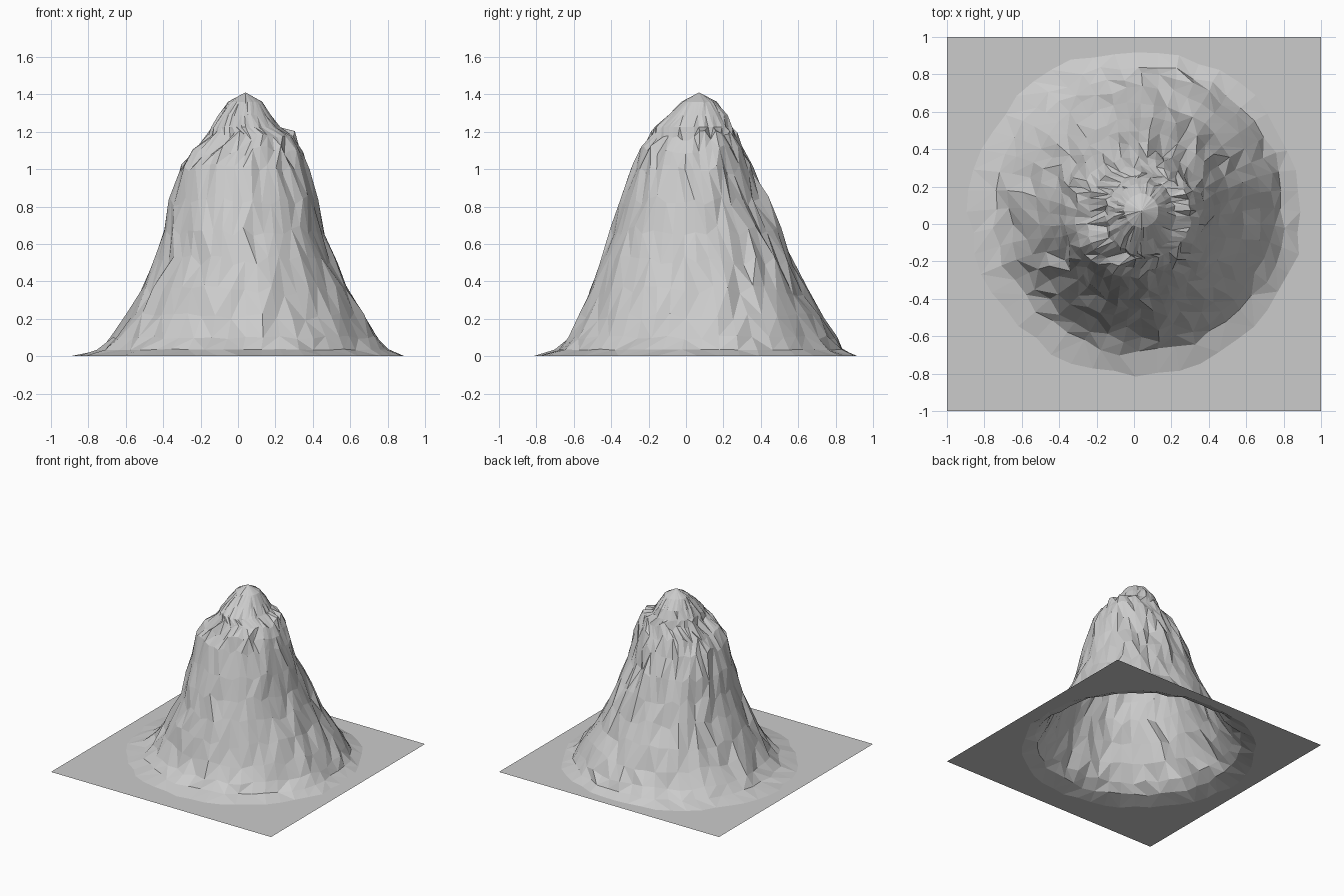
import bpy, bmesh, math, random
from mathutils import Vector

if "Cube" in bpy.data.objects:
    bpy.data.objects.remove(bpy.data.objects["Cube"])

random.seed(4)
SEG = 48

# contour rings: height, x min, x max, y min, y max, radial jitter
RINGS = [
    (0.00, -0.88, 0.90, -0.80, 0.93, 0.02),
    (0.035, -0.75, 0.80, -0.69, 0.85, 0.02),
    (0.10, -0.67, 0.75, -0.62, 0.79, 0.02),
    (0.21, -0.59, 0.68, -0.56, 0.73, 0.015),
    (0.35, -0.52, 0.59, -0.51, 0.65, 0.012),
    (0.51, -0.445, 0.52, -0.455, 0.57, 0.012),
    (0.67, -0.40, 0.455, -0.405, 0.505, 0.012),
    (0.83, -0.37, 0.42, -0.35, 0.44, 0.012),
    (1.00, -0.33, 0.38, -0.285, 0.36, 0.012),
    (1.10, -0.27, 0.345, -0.24, 0.31, 0.012),
    (1.18, -0.16, 0.305, -0.185, 0.27, 0.01),
    (1.225, -0.14, 0.22, -0.165, 0.25, 0.008),
    (1.29, -0.10, 0.17, -0.095, 0.22, 0.008),
    (1.36, -0.05, 0.13, -0.02, 0.16, 0.005),
]
# dents in the rock: x, y, z, radius, depth
DENTS = [(0.20, 0.42, 0.80, 0.15, 0.07), (0.33, 0.29, 0.90, 0.13, 0.07),
         (-0.28, 0.05, 1.05, 0.12, 0.05)]


def ring_point(a, ring):
    z, x0, x1, y0, y1, jit = ring
    c, s = math.cos(a), math.sin(a)
    cx, cy = (x0 + x1) / 2, (y0 + y1) / 2
    k = 1 + random.uniform(-jit, jit) / ((x1 - x0) / 2)
    p = Vector((cx + c * k * (x1 - x0) / 2, cy + s * k * (y1 - y0) / 2, z))
    if 0 < z < 1.2:
        p.z += random.uniform(-0.1, 0.1) * min(z, 0.3)
    for dx, dy, dz, r, depth in DENTS:
        d = (p - Vector((dx, dy, dz))).length
        if d < r:
            p -= Vector((c, s, 0)) * depth * (1 - d / r)
    return p


bm = bmesh.new()
angles = [2 * math.pi * i / SEG for i in range(SEG)]

# square outer edge of the base sheet
rows = [[]]
for a in angles:
    c, s = math.cos(a), math.sin(a)
    m = max(abs(c), abs(s))
    rows[0].append(bm.verts.new((c / m, s / m, 0)))

# slopes
for ring in RINGS:
    rows.append([bm.verts.new(ring_point(a, ring)) for a in angles])

# triangulated skin with mixed diagonals
for lo, hi in zip(rows, rows[1:]):
    for i in range(SEG):
        j = (i + 1) % SEG
        a, b, c, d = lo[i], lo[j], hi[j], hi[i]
        if random.random() < 0.5:
            bm.faces.new((a, b, c))
            bm.faces.new((a, c, d))
        else:
            bm.faces.new((a, b, d))
            bm.faces.new((b, c, d))

# summit
top = bm.verts.new((0.04, 0.07, 1.41))
for i in range(SEG):
    bm.faces.new((rows[-1][i], rows[-1][(i + 1) % SEG], top))

mesh = bpy.data.meshes.new("mountain")
bm.to_mesh(mesh)
bm.free()
mountain = bpy.data.objects.new("mountain", mesh)
bpy.context.collection.objects.link(mountain)
